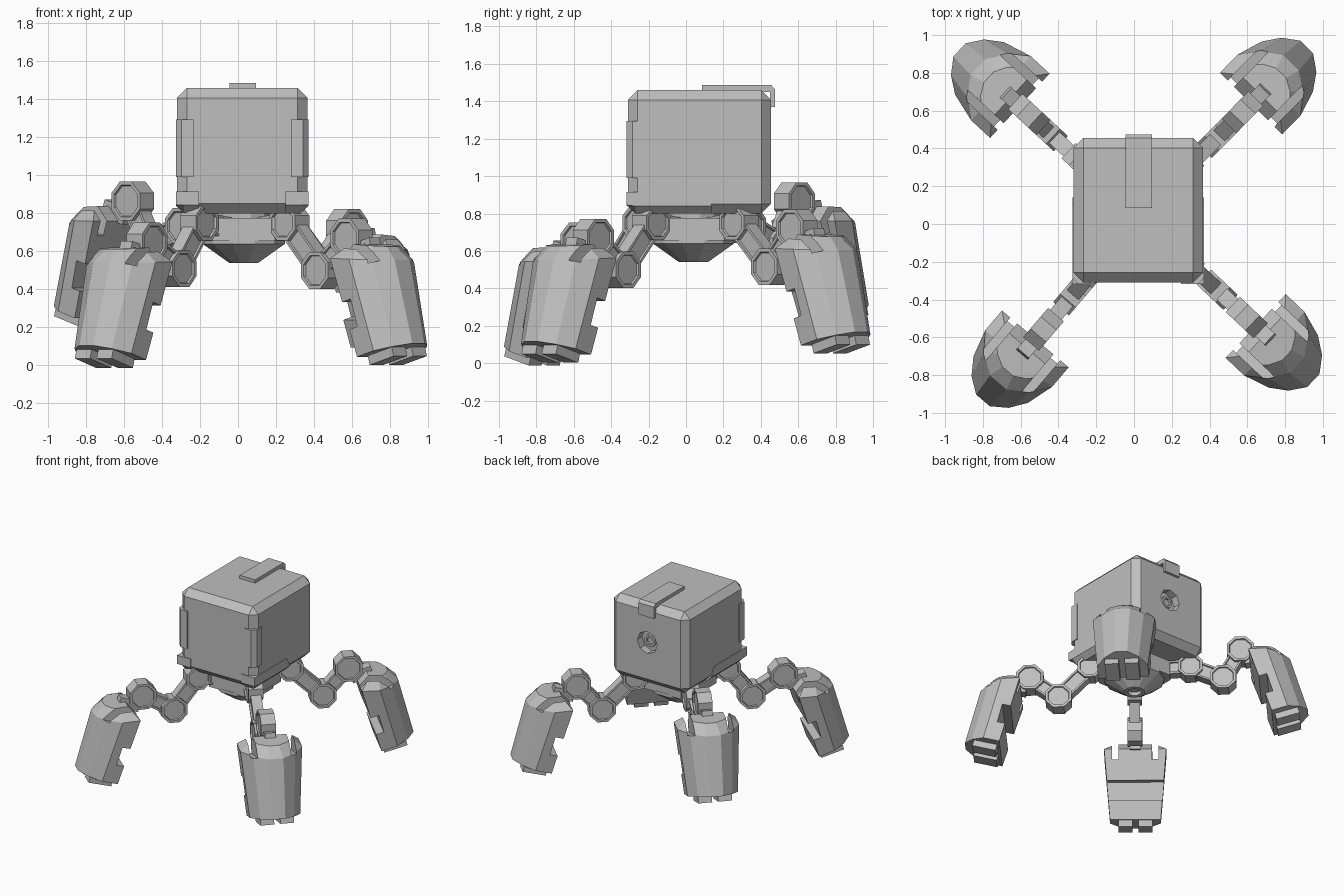
import bpy, bmesh, math
from mathutils import Matrix, Vector

if "Cube" in bpy.data.objects:
    bpy.data.objects.remove(bpy.data.objects["Cube"], do_unlink=True)

SHADE = (0.52, 0.52, 0.52, 1)
grey = bpy.data.materials.new("plain grey")
grey.use_nodes = True
grey.diffuse_color = SHADE
grey.node_tree.nodes["Principled BSDF"].inputs["Base Color"].default_value = SHADE


def add(name, bm, matrix=None):
    bmesh.ops.recalc_face_normals(bm, faces=bm.faces)
    mesh = bpy.data.meshes.new(name)
    bm.to_mesh(mesh)
    bm.free()
    mesh.materials.append(grey)
    return place(name, mesh, matrix)


def place(name, mesh, matrix=None):
    ob = bpy.data.objects.new(name, mesh)
    bpy.context.collection.objects.link(ob)
    if matrix:
        ob.matrix_world = matrix
    return ob


def box_bm(lo, hi, bevel=0):
    bm = bmesh.new()
    lo, hi = Vector(lo), Vector(hi)
    bmesh.ops.create_cube(bm, size=1, matrix=Matrix.Translation((lo + hi) / 2) @ Matrix.Diagonal((*(hi - lo), 1)))
    if bevel:
        bmesh.ops.bevel(bm, geom=bm.edges[:], offset=bevel, segments=1, affect='EDGES')
    return bm


def loft_bm(rings):
    """Skin a stack of closed rings and cap both ends."""
    bm = bmesh.new()
    vs = [[bm.verts.new(p) for p in ring] for ring in rings]
    n = len(vs[0])
    for a, b in zip(vs, vs[1:]):
        for i in range(n):
            bm.faces.new((a[i], a[(i + 1) % n], b[(i + 1) % n], b[i]))
    bm.faces.new(vs[0][::-1])
    bm.faces.new(vs[-1])
    return bm


def side_prism(name, outline, x0, x1):
    return add(name, loft_bm([[(x, y, z) for y, z in outline] for x in (x0, x1)]))


def lathe(name, profile, matrix, sides=12):
    turn = [2 * math.pi * (i + 0.5) / sides for i in range(sides)]
    return add(name, loft_bm([[(r * math.cos(a), r * math.sin(a), z) for a in turn] for r, z in profile]), matrix)


def cut(ob, cutter_bm):
    cutter = add("cutter", cutter_bm)
    cutter.hide_render = True
    mod = ob.modifiers.new("cut", 'BOOLEAN')
    mod.object, mod.operation, mod.solver = cutter, 'DIFFERENCE', 'EXACT'
    graph = bpy.context.evaluated_depsgraph_get()
    mesh = bpy.data.meshes.new_from_object(ob.evaluated_get(graph))
    ob.modifiers.clear()
    ob.data = mesh
    bpy.data.objects.remove(cutter, do_unlink=True)


# Body: chamfered box with an eight-sided port in the back
body = add("body", box_bm((-0.32, -0.31, 0.80), (0.365, 0.455, 1.46), 0.052))
port = bmesh.new()
facing_back = Matrix.Translation((0.03, 0.455, 1.15)) @ Matrix.Rotation(-math.pi / 2, 4, 'X')
bmesh.ops.create_cone(port, cap_ends=True, segments=8, radius1=0.09, radius2=0.09, depth=0.12, matrix=facing_back)
cut(body, port)
lathe("port_boss", [(0.05, -0.065), (0.05, -0.03), (0.032, -0.03), (0.032, -0.05)], facing_back, 8)

# Top strap folding over the back edge
side_prism("top_strap", [(0.085, 1.45), (0.085, 1.487), (0.455, 1.487), (0.475, 1.465),
                         (0.475, 1.37), (0.45, 1.37), (0.45, 1.45)], -0.045, 0.095)

# Corner plates and lower skirts on both sides of the front
for side, edge, inner in (("right", -0.326, -0.235), ("left", 0.371, 0.28)):
    c = 0.03 if inner > edge else -0.03
    plan = [(edge, -0.22), (edge, -0.285), (edge + c, -0.318), (inner, -0.318), (inner, -0.22)]
    add(side + "_corner_plate", loft_bm([[(x, y, z) for x, y in plan] for z in (0.99, 1.295)]))
    skirt = [(-0.318, 0.915), (0.10, 0.915), (0.14, 0.80), (-0.27, 0.80), (-0.318, 0.845)]
    rings = [[(x, y, max(z, low)) for y, z in skirt] for x, low in
             ((edge, 0.84), (edge + 1.4 * c, 0.798), (inner + c, 0.798))]
    add(side + "_skirt", loft_bm(rings))

# Hip block, neck and faceted dome under the body
centre = Matrix.Translation((0.03, 0.04, 0))
lathe("neck", [(0.15, 0.77), (0.15, 0.82)], centre)
h, k = 0.215, 0.165
octagon = [(h, -k), (h, k), (k, h), (-k, h), (-h, k), (-h, -k), (-k, -h), (k, -h)]
add("hip_block", loft_bm([[(x, y, z) for x, y in octagon] for z in (0.655, 0.775)]), centre)
lathe("dome", [(0.225, 0.665), (0.225, 0.64), (0.08, 0.54), (0.05, 0.54), (0.05, 0.57)], centre)


def panelled(bm):
    """Sink a framed panel into both flat sides."""
    bm.normal_update()
    flats = [f for f in bm.faces if abs(f.normal.y) > 0.9]
    bmesh.ops.inset_individual(bm, faces=flats, thickness=0.02)
    bmesh.ops.inset_individual(bm, faces=flats, thickness=0.004, depth=-0.012)
    return bm


def joint_bm(radius, width):
    bm = bmesh.new()
    bmesh.ops.create_cone(bm, cap_ends=True, segments=8, radius1=radius, radius2=radius, depth=width,
                          matrix=Matrix.Rotation(math.pi / 2, 4, 'X') @ Matrix.Rotation(math.pi / 8, 4, 'Z'))
    return panelled(bm)


def link(name, frame, a, b, width, height):
    """Bar between two joints given as (outward, up)."""
    d = Vector((b[0] - a[0], b[1] - a[1]))
    bm = panelled(box_bm((0, -width / 2, -height / 2), (d.length, width / 2, height / 2)))
    tilt = Matrix.Rotation(-math.atan2(d.y, d.x), 4, 'Y')
    add(name, bm, frame @ Matrix.Translation((a[0], 0, a[1])) @ tilt)


def foot_ring(w, slope, half, u0, u1):
    d = u1 - u0
    right = [(u0, half), (u0 + 0.45 * d, half), (u0 + 0.78 * d, half * 0.68), (u1, half * 0.25)]
    ring = right + [(u, -t) for u, t in reversed(right)]
    return [(u, t, -w - slope * (u - u0)) for u, t in ring]


# Foot: tapered faceted shell with a sloping top, slotted rim and notched inner face
foot = add("foot", loft_bm([foot_ring(0.065, 0.35, 0.15, 0.12, 0.27), foot_ring(0.12, 0.3, 0.232, 0.035, 0.325),
                            foot_ring(0.66, 0, 0.19, 0.05, 0.325)]))
cut(foot, box_bm((-0.1, -0.5, -0.51), (0.105, 0.5, -0.36)))
for s in (-1, 1):
    cut(foot, box_bm((-0.1, s * 0.15 - 0.024, -0.2), (0.5, s * 0.15 + 0.024, 0.1)))
foot_mesh = foot.data
bpy.data.objects.remove(foot, do_unlink=True)

# Legs: heading, shoulder, elbow and knee as (outward, up), foot tilt
legs = {
    "front_right": ((-0.69, -0.81), (0.36, 0.75), (0.545, 0.51), (0.785, 0.65), 16),
    "front_left": ((0.72, -0.68), (0.33, 0.75), (0.565, 0.50), (0.78, 0.67), 15),
    "back_left": ((0.71, 0.72), (0.34, 0.75), (0.585, 0.515), (0.775, 0.72), 15),
    "back_right": ((-0.79, 0.73), (0.42, 0.735), (0.665, 0.63), (0.795, 0.865), 17),
}
for leg, (way, shoulder, elbow, knee, tilt) in legs.items():
    frame = centre @ Matrix.Rotation(math.atan2(way[1], way[0]), 4, 'Z')
    for part, at, radius in (("shoulder", shoulder, 0.1), ("elbow", elbow, 0.105), ("knee", knee, 0.11)):
        add(f"{leg}_{part}", joint_bm(radius, 0.11), frame @ Matrix.Translation((at[0], 0, at[1])))
    link(leg + "_hip_bar", frame, (0.12, 0.72), shoulder, 0.08, 0.11)
    link(leg + "_upper_bar", frame, shoulder, elbow, 0.08, 0.12)
    link(leg + "_lower_bar", frame, elbow, knee, 0.08, 0.11)
    ankle = frame @ Matrix.Translation((knee[0], 0, knee[1])) @ Matrix.Rotation(-math.radians(tilt), 4, 'Y')
    place(leg + "_foot", foot_mesh, ankle)
    add(leg + "_ankle", box_bm((0, -0.04, -0.13), (0.16, 0.04, -0.04)), ankle)
    for i, s in enumerate((-1, 1)):
        t = s * 0.075
        add(f"{leg}_toe_{i + 1}", box_bm((0.07, t - 0.052, -0.71), (0.25, t + 0.052, -0.64)), ankle)
